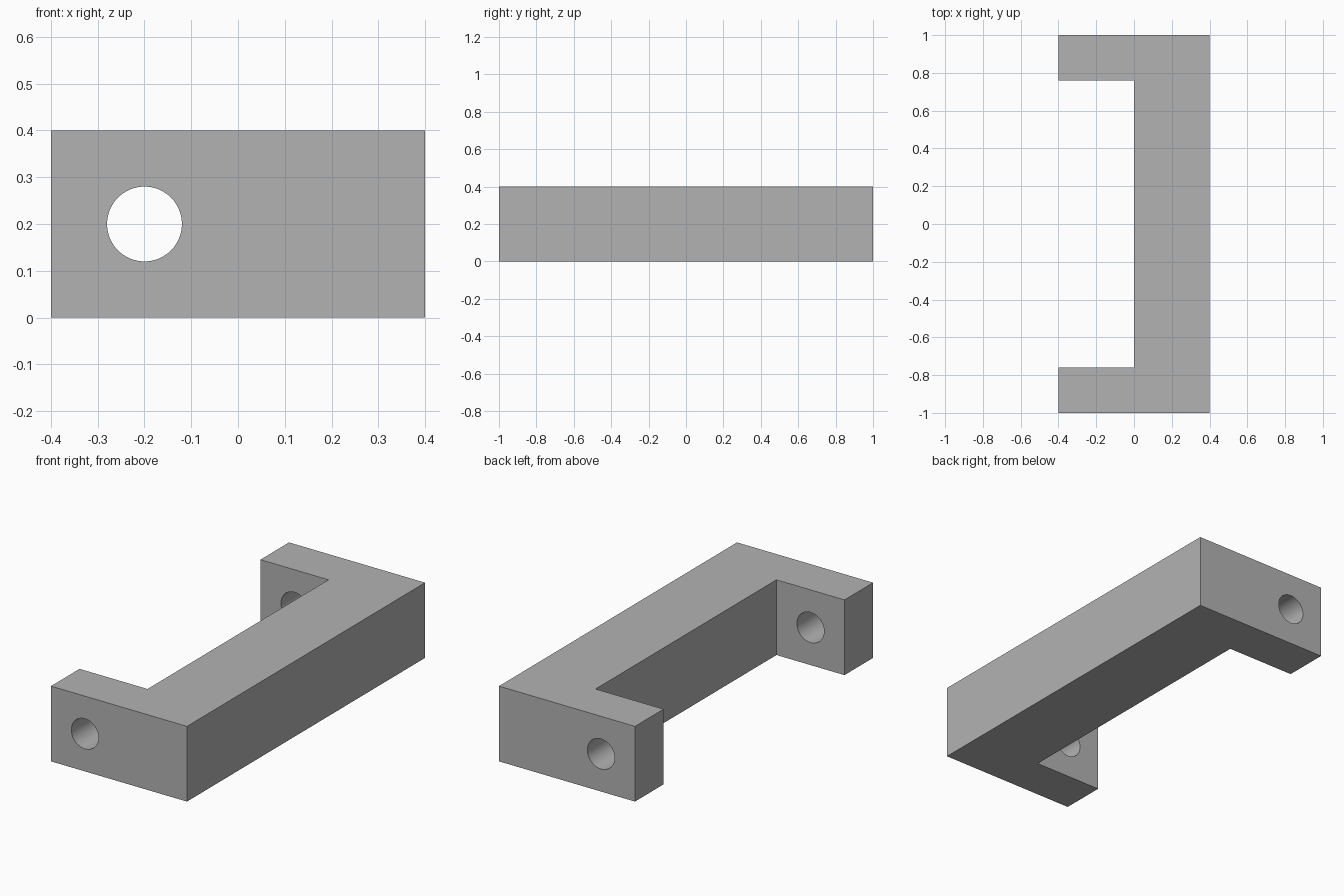
import bpy
import bmesh
import math

cube = bpy.data.objects.get("Cube")
if cube:
    bpy.data.objects.remove(cube, do_unlink=True)

HEIGHT = 0.4
HALF_WIDTH = 0.4
HALF_LENGTH = 1.0
INNER = 0.76       # inner face of each end lug
HOLE_RADIUS = 0.08

# Plain grey material
grey = bpy.data.materials.new("plain grey")
grey.use_nodes = True
colour = (0.45, 0.45, 0.45, 1)
grey.diffuse_color = colour
grey.node_tree.nodes["Principled BSDF"].inputs["Base Color"].default_value = colour

# Bracket: C-shaped profile raised to full height
half = [(HALF_WIDTH, HALF_LENGTH), (-HALF_WIDTH, HALF_LENGTH),
        (-HALF_WIDTH, INNER), (0, INNER)]
profile = half + [(x, -y) for x, y in reversed(half)]
bm = bmesh.new()
base = bm.faces.new([bm.verts.new((x, y, 0)) for x, y in profile])
raised = bmesh.ops.extrude_face_region(bm, geom=[base])["geom"]
bmesh.ops.translate(bm, vec=(0, 0, HEIGHT),
                    verts=[v for v in raised if isinstance(v, bmesh.types.BMVert)])
bmesh.ops.recalc_face_normals(bm, faces=bm.faces)
mesh = bpy.data.meshes.new("bracket")
bm.to_mesh(mesh)
bm.free()
mesh.materials.append(grey)
bracket = bpy.data.objects.new("bracket", mesh)
bpy.context.collection.objects.link(bracket)

# Bolt hole through both lugs
bpy.ops.mesh.primitive_cylinder_add(
    vertices=64, radius=HOLE_RADIUS, depth=3 * HALF_LENGTH,
    location=(-HALF_WIDTH / 2, 0, HEIGHT / 2), rotation=(math.pi / 2, 0, 0))
cutter = bpy.context.object
cutter.name = "bolt_hole_cutter"
cutter.data.materials.append(grey)
cut = bracket.modifiers.new("bolt holes", "BOOLEAN")
cut.operation = "DIFFERENCE"
cut.solver = "EXACT"
cut.object = cutter

# Apply the cut, then smooth the hole walls
bpy.ops.object.select_all(action="DESELECT")
bracket.select_set(True)
bpy.context.view_layer.objects.active = bracket
bpy.ops.object.modifier_apply(modifier=cut.name)
bpy.data.objects.remove(cutter, do_unlink=True)
bpy.ops.object.shade_smooth_by_angle(angle=math.radians(30))
